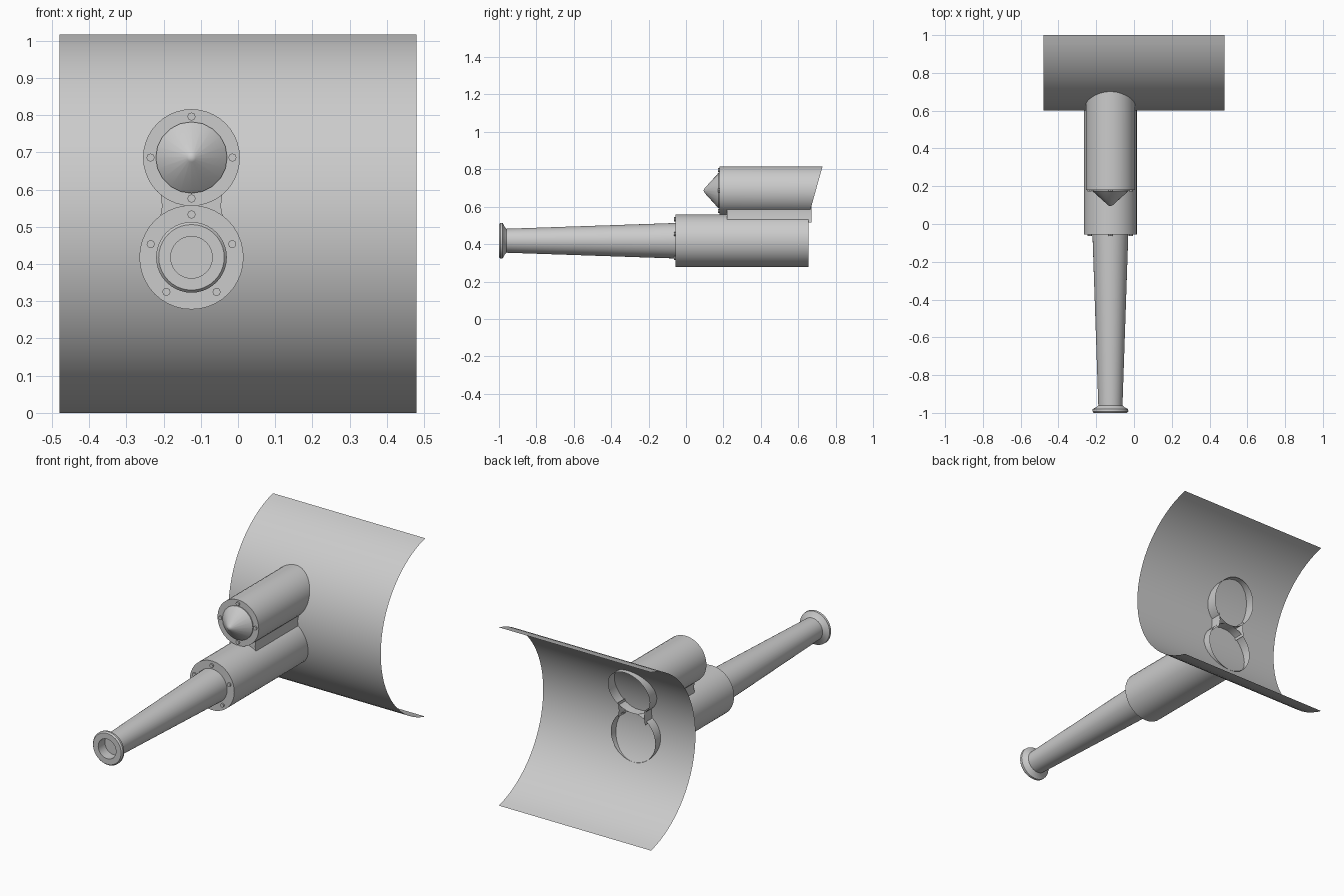
import bpy, bmesh, math

if "Cube" in bpy.data.objects:
    bpy.data.objects.remove(bpy.data.objects["Cube"])

metal = bpy.data.materials.new("light_grey_metal")
metal.diffuse_color = (0.6, 0.6, 0.6, 1)
metal.use_nodes = True
metal.node_tree.nodes["Principled BSDF"].inputs["Base Color"].default_value = metal.diffuse_color

CX = -0.125            # shared axis of both tubes
UPPER_Z, LOWER_Z = 0.686, 0.418


def finish(name, bm, angle=35, fix_normals=True):
    if fix_normals:
        bmesh.ops.recalc_face_normals(bm, faces=bm.faces[:])
    mesh = bpy.data.meshes.new(name)
    bm.to_mesh(mesh)
    bm.free()
    mesh.materials.append(metal)
    obj = bpy.data.objects.new(name, mesh)
    bpy.context.collection.objects.link(obj)
    bpy.ops.object.select_all(action='DESELECT')
    obj.select_set(True)
    bpy.context.view_layer.objects.active = obj
    bpy.ops.object.shade_smooth_by_angle(angle=math.radians(angle))
    return obj


def lathe(name, profile, x, z, sides=40, angle=35, shape=None):
    """Revolve (radius, y) points about an axis along y."""
    bm = bmesh.new()
    rings = []
    for r, y in profile:
        if r == 0:
            rings.append([bm.verts.new((x, y, z))] * sides)
        else:
            rings.append([bm.verts.new((x + r * math.cos(2 * math.pi * i / sides), y,
                                        z + r * math.sin(2 * math.pi * i / sides)))
                          for i in range(sides)])
    for a, b in zip(rings, rings[1:]):
        for i in range(sides):
            j = (i + 1) % sides
            bm.faces.new(list(dict.fromkeys((a[i], a[j], b[j], b[i]))))
    if shape:
        for v in rings[-1]:
            v.co.y = shape(v.co.z)
    return finish(name, bm, angle)


def bolts(name, count, radius, y, z):
    for k in range(count):
        a = math.pi / 2 + 2 * math.pi * k / count
        lathe(f"{name}_{k + 1}", [(0, y - 0.008), (0.011, y - 0.008), (0.011, y + 0.004)],
              CX + radius * math.cos(a), z + radius * math.sin(a), sides=8, angle=30)


# Curved shield: open sheet, arc about an axis along x
bm = bmesh.new()
R, STEPS = 0.5225, 32
span = math.asin(0.508 / R)
prev = None
for i in range(STEPS + 1):
    a = -span + 2 * span * i / STEPS
    y, z = 0.6 + R - R * math.cos(a), 0.508 + R * math.sin(a)
    pair = [bm.verts.new((x, y, z)) for x in (-0.48, 0.48)]
    if prev:
        bm.faces.new((prev[0], prev[1], pair[1], pair[0]))
    prev = pair
finish("curved_shield", bm, fix_normals=False)

# Upper tube, open and slanted at the back, with a cone cap
lathe("upper_tube", [(0, 0.18), (0.13, 0.18), (0.13, 0.7)], CX, UPPER_Z,
      shape=lambda z: 0.73 + (z - 0.816) * 0.28)
lathe("cone_cap", [(0, 0.094), (0.012, 0.099), (0.096, 0.175), (0.096, 0.182)],
      CX, UPPER_Z, sides=20)
bolts("upper_bolt", 4, 0.11, 0.18, UPPER_Z)

# Lower tube, open at the back
lathe("lower_tube", [(0, -0.055), (0.14, -0.055), (0.14, 0.655)], CX, LOWER_Z)
bolts("lower_bolt", 5, 0.115, -0.055, LOWER_Z)

# Tapered barrel with flared muzzle and bore
lathe("barrel", [(0.095, -0.05), (0.064, -0.96), (0.072, -0.968), (0.094, -0.98),
                 (0.095, -0.992), (0.088, -1.0), (0.056, -1.0), (0.056, -0.94),
                 (0, -0.94)], CX, LOWER_Z)

# Web joining the tubes: two side walls and a front wall
bm = bmesh.new()
path = [(-1, 0.67), (-1, 0.22), (1, 0.22), (1, 0.67)]
cols = [[bm.verts.new((CX + s * w, y, z)) for w, z in ((0.086, 0.515), (0.079, 0.555), (0.084, 0.6))]
        for s, y in path]
for a, b in zip(cols, cols[1:]):
    for k in range(2):
        bm.faces.new((a[k], b[k], b[k + 1], a[k + 1]))
finish("joining_web", bm, fix_normals=False)
